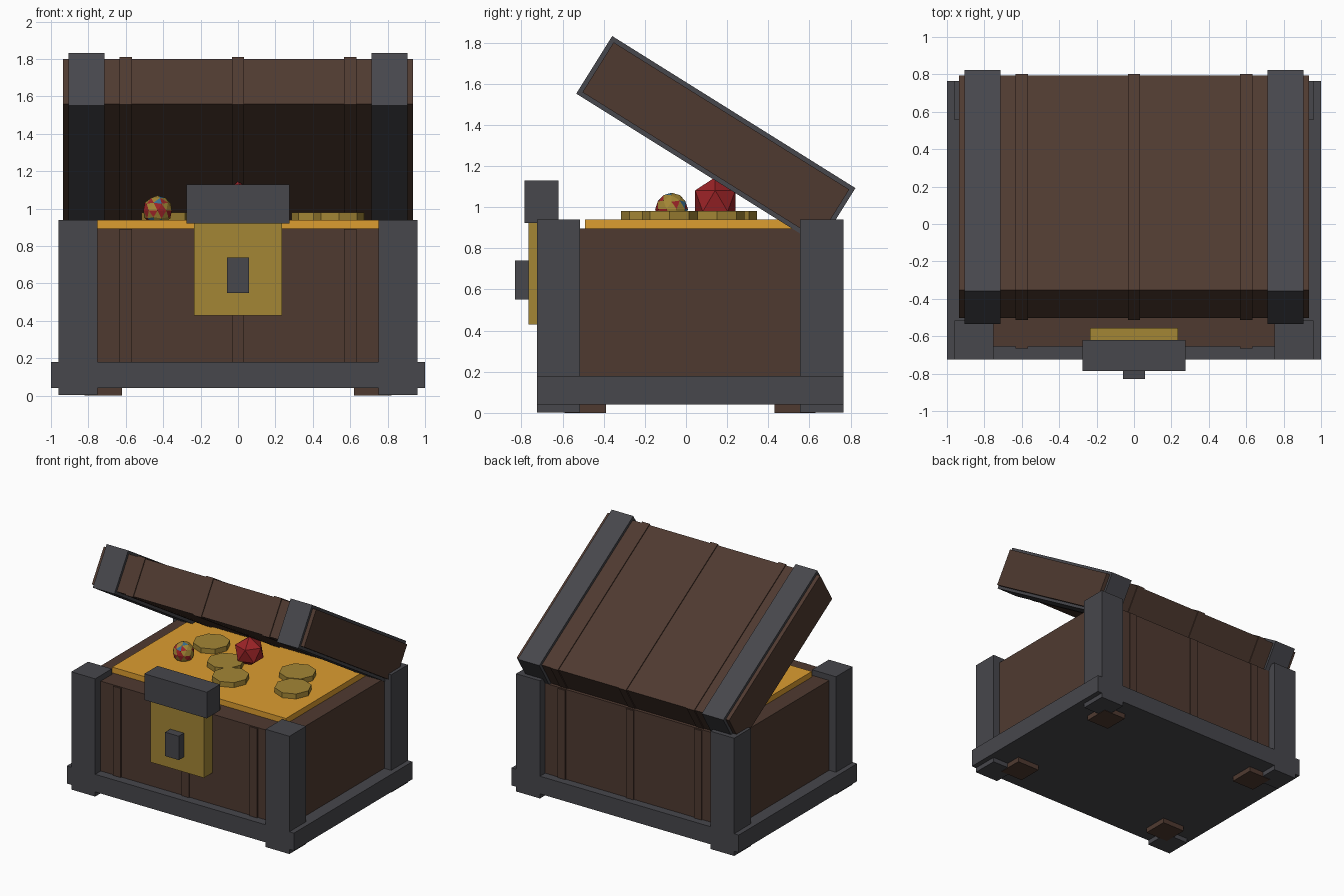
import bpy, bmesh, math, random
from mathutils import Matrix, Vector

if "Cube" in bpy.data.objects:
    bpy.data.objects.remove(bpy.data.objects["Cube"])


def material(name, rgb):
    m = bpy.data.materials.new(name)
    m.diffuse_color = (*rgb, 1)
    m.use_nodes = True
    m.node_tree.nodes["Principled BSDF"].inputs["Base Color"].default_value = m.diffuse_color
    return m


WOOD = material("dark wood", (0.078, 0.042, 0.030))
IRON = material("dark iron", (0.063, 0.063, 0.072))
GOLD = material("bright gold", (0.72, 0.34, 0.030))
BRASS = material("old brass", (0.37, 0.24, 0.036))
RED = material("ruby red", (0.33, 0.017, 0.020))
BLUE = material("gem blue", (0.04, 0.16, 0.28))


def finish(name, bm, *mats):
    me = bpy.data.meshes.new(name)
    bm.to_mesh(me)
    bm.free()
    for m in mats:
        me.materials.append(m)
    ob = bpy.data.objects.new(name, me)
    bpy.context.collection.objects.link(ob)
    return ob


def box(name, mat, x, y, z, frame=Matrix()):
    """Box from (min, max) ranges, optionally placed in a tilted frame."""
    lo, hi = Vector((x[0], y[0], z[0])), Vector((x[1], y[1], z[1]))
    bm = bmesh.new()
    bmesh.ops.create_cube(bm, size=1)
    place = Matrix.Translation((lo + hi) / 2) @ Matrix.Diagonal((*(hi - lo), 1))
    bmesh.ops.transform(bm, matrix=frame @ place, verts=bm.verts)
    return finish(name, bm, mat)


def span(c, half):
    return (c - half, c + half)


# Body and iron base
box("body", WOOD, (-0.90, 0.90), (-0.655, 0.70), (0.10, 0.895))
box("base_frame", IRON, (-1, 1), (-0.725, 0.765), (0.04, 0.18))

# Corner posts and feet
for side, sx in (("left", -1), ("right", 1)):
    for end, py, fy in (("front", (-0.725, -0.515), (-0.59, -0.39)),
                        ("back", (0.555, 0.765), (0.43, 0.63))):
        px, fx = sorted((sx * 0.75, sx * 0.96)), sorted((sx * 0.62, sx * 0.82))
        box(f"{end}_{side}_post", IRON, px, py, (0.003, 0.94))
        box(f"{end}_{side}_foot", WOOD, fx, fy, (0, 0.10))

# Lid, tilted open
lid = Matrix.Translation((0, 0.145, 1.322)) @ Matrix.Rotation(math.radians(-32), 4, 'X')
box("lid", WOOD, (-0.935, 0.935), span(0, 0.675), span(0, 0.143), lid)
for side, sx in (("left", -1), ("right", 1)):
    box(f"lid_{side}_strap", IRON, span(sx * 0.81, 0.095), span(0, 0.697), span(0, 0.165), lid)

# Raised wood battens on the body and around the lid
for i, x in enumerate((-0.6, 0, 0.6)):
    box(f"body_batten_{i}", WOOD, span(x, 0.033), (-0.665, 0.71), (0.10, 0.89))
    box(f"lid_batten_{i}", WOOD, span(x, 0.033), span(0, 0.682), span(0, 0.150), lid)

# Lock
box("lock_plate", BRASS, (-0.235, 0.235), (-0.765, -0.555), (0.43, 0.922))
box("lock_hasp", IRON, (-0.275, 0.275), (-0.785, -0.62), (0.922, 1.13))
box("lock_key_block", IRON, (-0.06, 0.06), (-0.83, -0.76), (0.55, 0.74))

# Treasure bed and loose coins
box("gold_bed", GOLD, (-0.765, 0.765), (-0.49, 0.53), (0.85, 0.94))
for i, (x, y) in enumerate(((-0.38, 0.21), (-0.11, 0.0), (0.06, -0.18), (0.42, 0.15), (0.54, -0.08))):
    bm = bmesh.new()
    bmesh.ops.create_cone(bm, cap_ends=True, segments=8, radius1=0.135, radius2=0.135,
                          depth=0.05, matrix=Matrix.Translation((x, y, 0.955)))
    finish(f"coin_{i}", bm, BRASS)

# Ruby
bm = bmesh.new()
bmesh.ops.create_icosphere(bm, subdivisions=1, radius=0.115, matrix=Matrix.Translation((0, 0.142, 1.03)))
finish("ruby", bm, RED)

# Mottled gem cluster
random.seed(4)
bm = bmesh.new()
bmesh.ops.create_icosphere(bm, subdivisions=2, radius=0.08, matrix=Matrix.Translation((-0.43, -0.07, 0.99)))
for f in bm.faces:
    f.material_index = random.choice((0, 0, 0, 1, 1, 2))
finish("gem_cluster", bm, BRASS, RED, BLUE)
